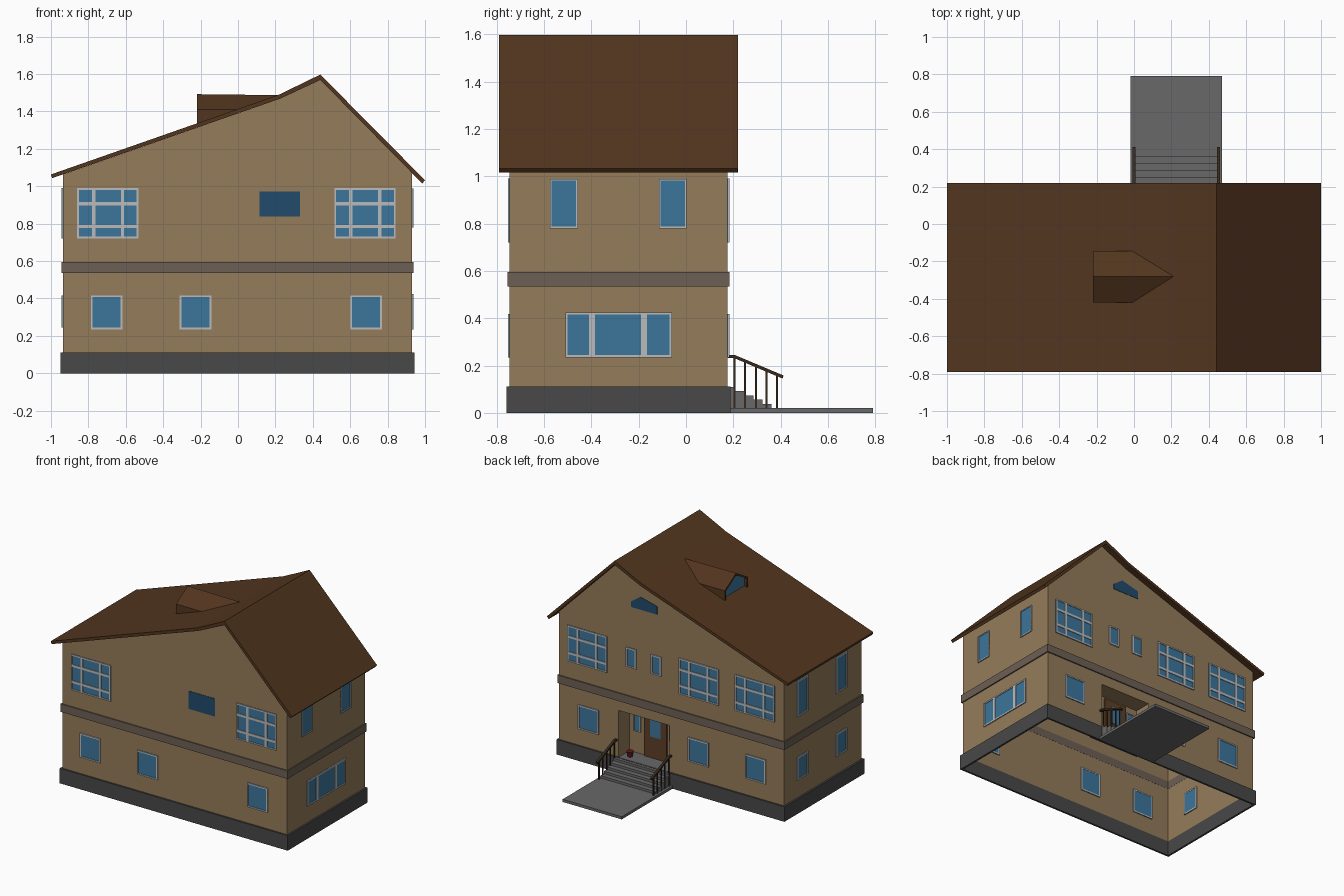
import bpy, bmesh

if "Cube" in bpy.data.objects:
    bpy.data.objects.remove(bpy.data.objects["Cube"])

def material(name, r, g, b):
    m = bpy.data.materials.new(name)
    m.diffuse_color = (r, g, b, 1)
    m.use_nodes = True
    m.node_tree.nodes["Principled BSDF"].inputs["Base Color"].default_value = m.diffuse_color
    return m

TAN = material("tan_wall", .30, .20, .10)
BROWN = material("roof_brown", .085, .036, .013)
WOOD = material("door_wood", .11, .05, .02)
DARK = material("dark_wood", .04, .022, .012)
GLASS = material("glass", .045, .18, .33)
DEEP = material("dark_glass", .015, .07, .15)
WHITE = material("frame", .5, .5, .5)
PLINTH = material("plinth_grey", .065, .065, .065)
BAND = material("band_grey", .15, .115, .09)
STONE = material("stone", .14, .14, .14)
RED = material("pot_red", .12, .01, .01)

X0, X1, Y0, Y1 = -.935, .93, -.745, .175

def mesh(name, verts, faces, mat, recalc=True):
    bm = bmesh.new()
    vs = [bm.verts.new(v) for v in verts]
    for f in faces:
        bm.faces.new([vs[i] for i in f])
    if recalc:
        bmesh.ops.recalc_face_normals(bm, faces=bm.faces)
    me = bpy.data.meshes.new(name)
    bm.to_mesh(me)
    bm.free()
    ob = bpy.data.objects.new(name, me)
    bpy.context.collection.objects.link(ob)
    me.materials.append(mat)
    return ob

CUBE = [(0, 1, 3, 2), (4, 6, 7, 5), (0, 4, 5, 1), (2, 3, 7, 6), (0, 2, 6, 4), (1, 5, 7, 3)]

def boxes(name, items, mat):
    """Several boxes (x0, x1, y0, y1, z0, z1) in one object."""
    verts, faces = [], []
    for a, b, c, d, e, f in items:
        n = len(verts)
        verts += [(x, y, z) for x in (a, b) for y in (c, d) for z in (e, f)]
        faces += [tuple(i + n for i in q) for q in CUBE]
    return mesh(name, verts, faces, mat)

def prism(name, pts, axis, a, b, mat):
    """Extrude a profile along x (points are y,z) or y (points are x,z)."""
    put = (lambda p, t: (t, p[0], p[1])) if axis == 'x' else (lambda p, t: (p[0], t, p[1]))
    n = len(pts)
    verts = [put(p, t) for t in (a, b) for p in pts]
    faces = [tuple(range(n)), tuple(range(2 * n - 1, n - 1, -1))]
    faces += [(i, (i + 1) % n, n + (i + 1) % n, n + i) for i in range(n)]
    return mesh(name, verts, faces, mat)

def ring(name, grow, inner, z0, z1, mat):
    """Hollow rectangular band around the walls."""
    verts = [(x, y, z) for g in (grow, inner) for z in (z0, z1)
             for x, y in ((X0 - g, Y0 - g), (X1 + g, Y0 - g), (X1 + g, Y1 + g), (X0 - g, Y1 + g))]
    faces = []
    for a, b in ((0, 4), (4, 12), (12, 8), (8, 0)):
        faces += [(a + i, a + (i + 1) % 4, b + (i + 1) % 4, b + i) for i in range(4)]
    return mesh(name, verts, faces, mat)

def on_wall(side, u0, u1, d0, d1, z0, z1):
    """Box on a wall; d is measured outward from the wall plane."""
    if side == 'front':
        return (u0, u1, Y0 - d1, Y0 - d0, z0, z1)
    if side == 'back':
        return (u0, u1, Y1 + d0, Y1 + d1, z0, z1)
    if side == 'entry':
        return (u0, u1, RY + d0, RY + d1, z0, z1)
    if side == 'left':
        return (X0 - d1, X0 - d0, u0, u1, z0, z1)
    return (X1 + d0, X1 + d1, u0, u1, z0, z1)

def window(name, side, u0, u1, z0, z1, vbars=(), hbars=(), t=.01, bar=.009):
    boxes(name + "_pane", [on_wall(side, u0, u1, -.006, .003, z0, z1)], GLASS)
    fr = [(u0, u0 + t, z0, z1), (u1 - t, u1, z0, z1), (u0, u1, z0, z0 + t), (u0, u1, z1 - t, z1)]
    fr += [(u0 + k * (u1 - u0) - bar, u0 + k * (u1 - u0) + bar, z0, z1) for k in vbars]
    fr += [(u0, u1, z0 + k * (z1 - z0) - bar, z0 + k * (z1 - z0) + bar) for k in hbars]
    boxes(name + "_frame", [on_wall(side, a, b, -.008, .008, c, d) for a, b, c, d in fr], WHITE)

# Walls: hollow shell, with an entrance notch in the back wall
EX0, EX1, EZ0, EZ1, RY = .015, .436, .11, .46, .045
top = [(X1, 1.072), (.44, 1.57), (.225, 1.468), (X0, 1.063)]
front = [(X0, .1), (X1, .1)] + top
back = [(X0, .1), (EX0, .1), (EX0, EZ1), (EX1, EZ1), (EX1, .1), (X1, .1)] + top
verts = [(x, Y0, z) for x, z in front] + [(x, Y1, z) for x, z in back]
mesh("walls", verts, [tuple(range(6)), tuple(range(15, 5, -1)),
                      (1, 11, 12, 2), (0, 5, 15, 6)], TAN)

# Entrance recess: back, sides, ceiling and floor
rv = [(x, y, z) for x in (EX0, EX1) for y in (RY, Y1) for z in (EZ0 - .01, EZ1)]
mesh("entrance_recess", rv, [(0, 4, 5, 1), (0, 1, 3, 2), (4, 6, 7, 5), (1, 5, 7, 3)], TAN)
boxes("landing", [(EX0, EX1, RY, Y1 + .01, EZ0 - .02, EZ0)], STONE)

# Plinth and floor band
ring("plinth", .013, -.002, 0, .112, PLINTH)
ring("floor_band", .009, -.001, .535, .595, BAND)

# Roof
outer = [(-1, 1.063), (.22, 1.49), (.44, 1.597), (1, 1.032)]
under = [(.985, 1.015), (.44, 1.568), (.225, 1.468), (-.994, 1.043)]
prism("roof", outer + under, 'y', -.79, .22, BROWN)

# Dormer: gabled shell running back into the roof, glazed at its end
ya, ym, yb = -.42, -.28, -.145
dv = [(-.22, ya, 1.41), (-.22, ym, 1.492), (-.22, yb, 1.41), (0, ya, 1.41), (.215, ym, 1.487),
      (0, yb, 1.41), (-.22, ya, 1.325), (-.22, yb, 1.325)]
dormer = mesh("dormer", dv, [(0, 3, 4, 1), (1, 4, 5, 2), (0, 6, 3), (2, 5, 7)], BROWN)
sol = dormer.modifiers.new("thickness", 'SOLIDIFY')
sol.thickness, sol.offset = .016, -1
prism("dormer_glass", [(ya + .01, 1.32), (yb - .01, 1.32), (yb - .01, 1.405), (ym, 1.482), (ya + .01, 1.405)],
      'x', -.20, -.195, GLASS)

# Large upper windows and ground floor windows, front and back
V, H = (.27, .74), (.24, .69)
for side, big, low in (('front', (-.86, .515), (-.787, -.312, .60)),
                       ('back', (-.86, -.395, .53), (-.787, -.312, .60))):
    for i, u in enumerate(big):
        window(f"{side}_upper_window_{i}", side, u, u + .328, .72, .99, V, H)
    for i, u in enumerate(low):
        window(f"{side}_lower_window_{i}", side, u, u + .17, .235, .417)
for i, u in enumerate((.08, .287)):
    window(f"back_small_window_{i}", 'back', u, u + .085, .81, .955)

# Side windows
for i, u in enumerate((-.575, -.115)):
    window(f"right_upper_window_{i}", 'right', u, u + .118, .78, .988, t=.007)
    window(f"left_upper_window_{i}", 'left', u + .01, u + .14, .72, .99)
    window(f"left_lower_window_{i}", 'left', u + .01, u + .14, .245, .417)
window("right_wide_window", 'right', -.51, -.06, .235, .425, (.25, .74), bar=.013)

# Unframed gable panes
boxes("front_panel", [on_wall('front', .115, .332, -.006, .003, .838, .972)], DEEP)
prism("back_gable_pane", [(.115, 1.265), (.332, 1.265), (.332, 1.305), (.255, 1.36), (.115, 1.325)],
      'y', Y1 - .006, Y1 + .003, DEEP)

# Door with side lights
boxes("door", [on_wall('entry', .12, .31, 0, .012, EZ0, .445)], WOOD)
window("door_window", 'entry', .17, .255, .27, .40, t=.006)
boxes("door_glass", [on_wall('entry', .17, .255, .011, .015, .27, .40)], GLASS)
for i, u in enumerate((.045, .342)):
    window(f"side_light_{i}", 'entry', u, u + .06, .27, .41, t=.007)

# Steps and path
steps = [(.18, 0), (.18, .11)]
for i in range(5):
    y, z = .21 + .038 * i, .11 - .018 * i
    steps += [(y, z), (y, z - .018)]
steps += [(.40, .02), (.40, 0)]
prism("steps", steps, 'x', .0, .455, STONE)
boxes("path", [(-.02, .47, .186, .79, 0, .02)], STONE)

# Railings
for n, x in (("left", .0), ("right", .452)):
    prism(n + "_handrail", [(.178, .245), (.205, .245), (.412, .158), (.408, .145), (.202, .232), (.178, .232)],
          'x', x - .009, x + .009, DARK)
    posts = []
    for k in range(5):
        y = .205 + .045 * k
        posts.append((x - .004, x + .004, y - .004, y + .004, .015, .236 - .42 * (y - .203)))
    boxes(n + "_railing_posts", posts, DARK)

# Flower pot by the door
bpy.ops.mesh.primitive_cone_add(vertices=12, radius1=.017, radius2=.026, depth=.04, location=(.38, .12, .13))
pot = bpy.context.object
pot.name = "flower_pot"
pot.data.materials.append(RED)
